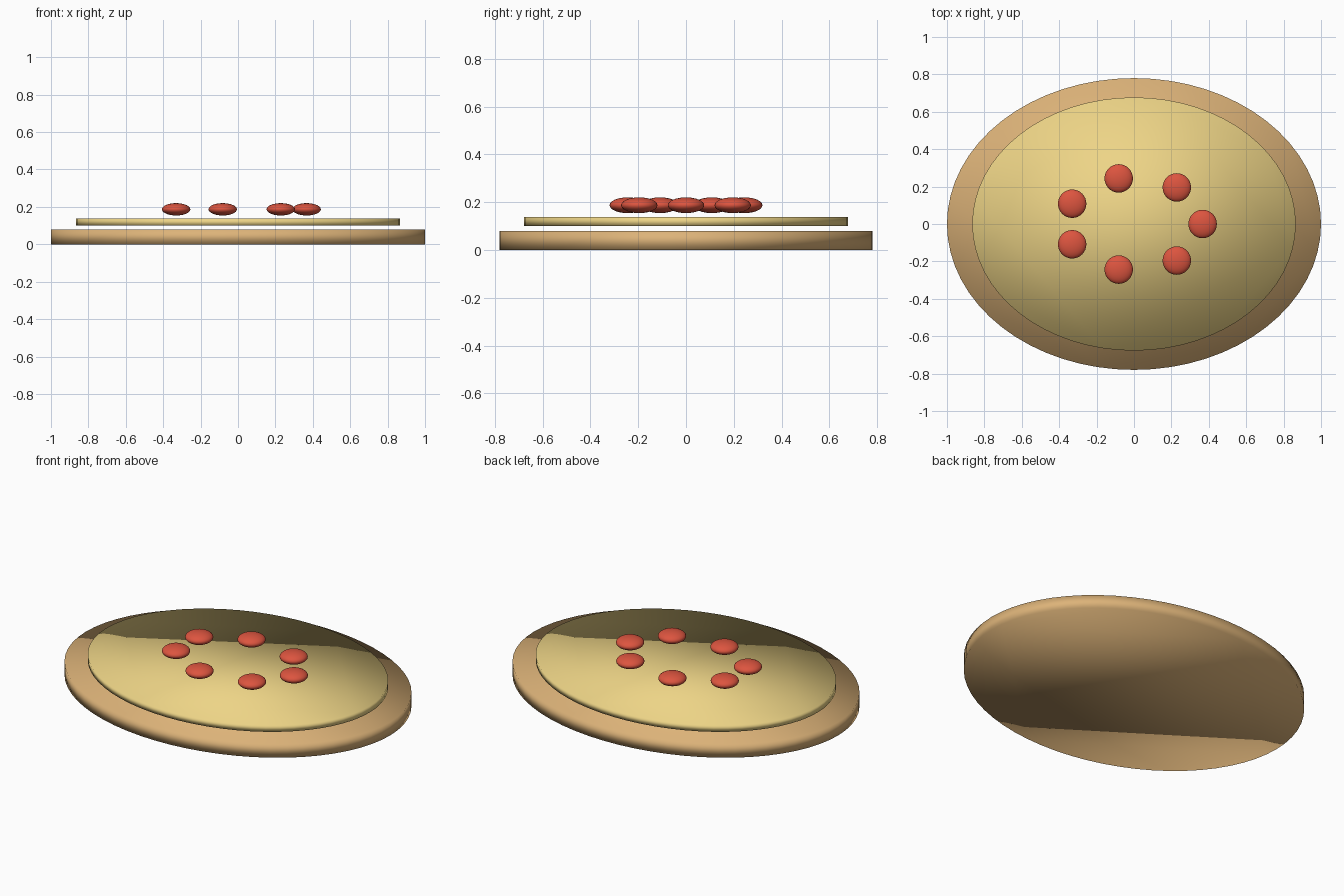
import bpy
from math import cos, sin, tau

if "Cube" in bpy.data.objects:
    bpy.data.objects.remove(bpy.data.objects["Cube"])


def material(name, color):
    m = bpy.data.materials.new(name)
    m.diffuse_color = (*color, 1)
    m.use_nodes = True
    m.node_tree.nodes["Principled BSDF"].inputs["Base Color"].default_value = m.diffuse_color
    return m


def finish(name, mat, scale):
    ob = bpy.context.object
    ob.name = name
    ob.scale = scale
    bpy.ops.object.transform_apply(location=False, rotation=False, scale=True)
    ob.data.materials.append(mat)
    # soft shading across the whole part, rims included
    bpy.ops.object.shade_smooth()
    return ob


def disc(name, rx, ry, z0, z1, mat):
    bpy.ops.mesh.primitive_cylinder_add(vertices=64, radius=1, depth=1,
                                        location=(0, 0, (z0 + z1) / 2))
    return finish(name, mat, (rx, ry, z1 - z0))


crust_mat = material("crust", (0.72, 0.45, 0.19))
cheese_mat = material("cheese", (0.85, 0.66, 0.24))
topping_mat = material("topping", (0.72, 0.09, 0.05))

# Oval crust and the cheese layer floating just above it
disc("crust", 1.0, 0.78, 0.0, 0.08, crust_mat)
disc("cheese", 0.865, 0.677, 0.10, 0.138, cheese_mat)

# Ring of seven flattened round toppings
for i in range(7):
    a = tau * i / 7
    bpy.ops.mesh.primitive_uv_sphere_add(
        segments=32, ring_count=16, radius=1,
        location=(0.367 * cos(a), 0.25 * sin(a), 0.187))
    finish(f"topping_{i + 1}", topping_mat, (0.076, 0.076, 0.033))
